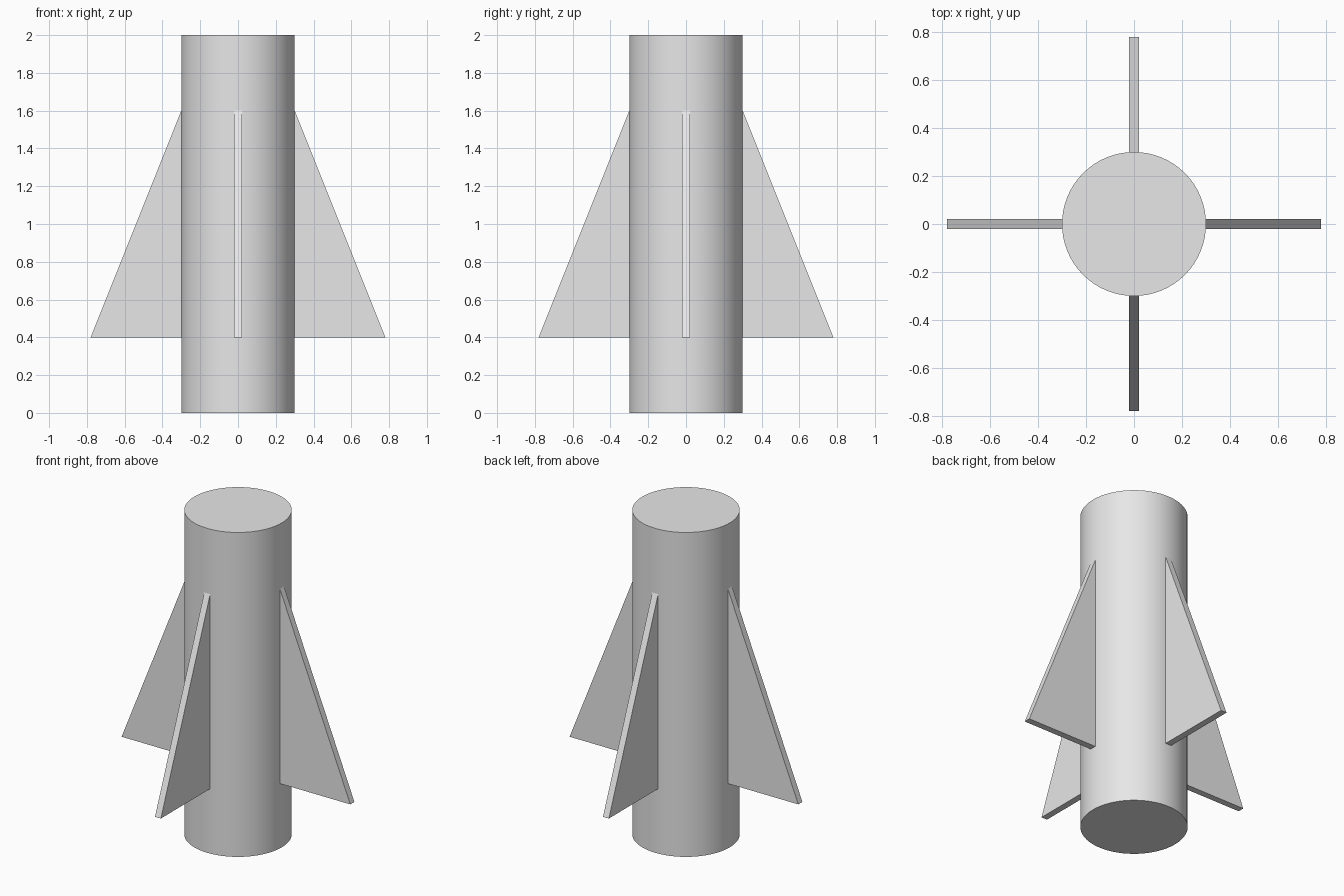
import bpy, bmesh, math
from mathutils import Matrix

if "Cube" in bpy.data.objects:
    bpy.data.objects.remove(bpy.data.objects["Cube"])

RADIUS, HEIGHT = 0.30, 2.0
FIN_HALF = 0.02

grey = bpy.data.materials.new("light_grey")
grey.diffuse_color = (0.8, 0.8, 0.8, 1.0)
grey.use_nodes = True
grey.node_tree.nodes["Principled BSDF"].inputs["Base Color"].default_value = grey.diffuse_color


def make_object(name, bm):
    bmesh.ops.recalc_face_normals(bm, faces=bm.faces)
    mesh = bpy.data.meshes.new(name)
    bm.to_mesh(mesh)
    bm.free()
    mesh.materials.append(grey)
    obj = bpy.data.objects.new(name, mesh)
    bpy.context.collection.objects.link(obj)
    return obj


# Cylindrical body with flat caps
bm = bmesh.new()
bmesh.ops.create_cone(bm, cap_ends=True, segments=64, radius1=RADIUS, radius2=RADIUS,
                      depth=HEIGHT, matrix=Matrix.Translation((0, 0, HEIGHT / 2)))
body = make_object("body", bm)
bpy.context.view_layer.objects.active = body
body.select_set(True)
bpy.ops.object.shade_smooth_by_angle(angle=math.radians(30))
body.select_set(False)

# Four swept fins: a triangular profile with its root slightly sunk into the body
profile = [(0.29, 0.4), (0.78, 0.4), (RADIUS, 1.6), (0.29, 1.6)]
for i, side in enumerate(("right", "back", "left", "front")):
    bm = bmesh.new()
    face = bm.faces.new([bm.verts.new((x, -FIN_HALF, z)) for x, z in profile])
    ext = bmesh.ops.extrude_face_region(bm, geom=[face])
    moved = [v for v in ext["geom"] if isinstance(v, bmesh.types.BMVert)]
    bmesh.ops.translate(bm, verts=moved, vec=(0, 2 * FIN_HALF, 0))
    bmesh.ops.rotate(bm, verts=bm.verts, cent=(0, 0, 0),
                     matrix=Matrix.Rotation(i * math.pi / 2, 3, "Z"))
    make_object(side + "_fin", bm)
